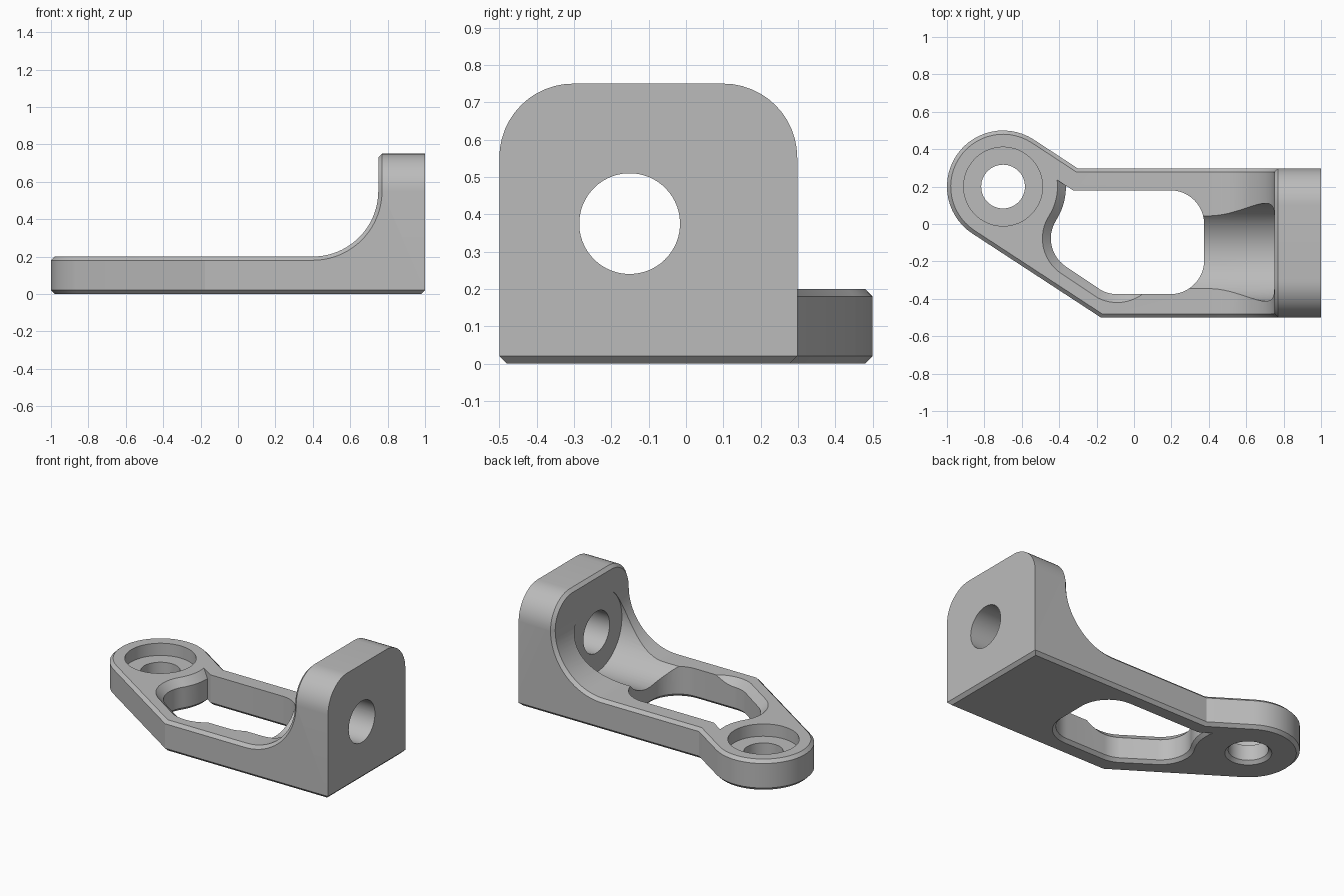
import bpy, bmesh
from math import cos, sin, acos, pi, radians, degrees

cube = bpy.data.objects.get("Cube")
if cube:
    bpy.data.objects.remove(cube)

grey = bpy.data.materials.new("plain grey")
grey.use_nodes = True
colour = (0.5, 0.5, 0.5, 1)
grey.diffuse_color = colour
grey.node_tree.nodes["Principled BSDF"].inputs["Base Color"].default_value = colour

BOSS = (-0.7, 0.2)      # centre of the round end
SLOPE = 56.8            # direction square to the slanted edges
FRONT, BACK = -0.5, 0.298
PLATE = 0.2
CHAMFER = 0.02


def arc(centre, r, a, b, n=12):
    """Points on an arc from angle a to b, in degrees."""
    angles = [radians(a + (b - a) * i / n) for i in range(n + 1)]
    return [(centre[0] + r * cos(t), centre[1] + r * sin(t)) for t in angles]


def loft(name, rings):
    """Closed solid through rings of equal point count."""
    bm = bmesh.new()
    loops = [[bm.verts.new(p) for p in ring] for ring in rings]
    for low, high in zip(loops, loops[1:]):
        for i in range(len(low)):
            bm.faces.new((low[i - 1], low[i], high[i], high[i - 1]))
    bm.faces.new(loops[0])
    bm.faces.new(loops[-1])
    bmesh.ops.recalc_face_normals(bm, faces=bm.faces)
    mesh = bpy.data.meshes.new(name)
    bm.to_mesh(mesh)
    bm.free()
    obj = bpy.data.objects.new(name, mesh)
    bpy.context.collection.objects.link(obj)
    return obj


def at_z(points, z):
    return [(x, y, z) for x, y in points]


def at_x(points, x):
    return [(x, y, z) for y, z in points]


def at_y(points, y):
    return [(x, y, z) for x, z in points]


def combine(target, cutter, operation):
    mod = target.modifiers.new("cut", "BOOLEAN")
    mod.operation = operation
    mod.solver = "EXACT"
    mod.object = cutter
    bpy.context.view_layer.objects.active = target
    bpy.ops.object.modifier_apply(modifier=mod.name)
    bpy.data.objects.remove(cutter)


# Bracket body: plan outline crossed with the side profile
plan = arc(BOSS, 0.3, SLOPE, SLOPE + 180, 28)
plan += [(-0.177, FRONT), (1, FRONT), (1, BACK), (-0.302, BACK)]
body = loft("bracket", [at_z(plan, 0), at_z(plan, 1)])
profile = [(-1.2, 0), (-1.2, PLATE)] + arc((0.4, 0.55), 0.35, -90, 0, 20)
profile += [(0.75, 0.75), (1.2, 0.75), (1.2, 0)]
combine(body, loft("profile", [at_y(profile, -1), at_y(profile, 1)]), "INTERSECT")

bm = bmesh.new()
bm.from_mesh(body.data)
bmesh.ops.remove_doubles(bm, verts=bm.verts, dist=0.0001)
bmesh.ops.dissolve_limit(bm, angle_limit=0.01, verts=bm.verts, edges=bm.edges)

# Round the upper corners of the upright
corners = [e for e in bm.edges if all(v.co.z > 0.74 for v in e.verts)
           and abs(e.verts[0].co.y - e.verts[1].co.y) < 0.01]
bmesh.ops.bevel(bm, geom=corners, offset=0.198, offset_type="OFFSET",
                segments=12, profile=0.5, affect="EDGES")
bm.normal_update()


# Chamfer the underside rim and the inner rim
def zone(face):
    n, c = face.normal, face.calc_center_median()
    if n.z < -0.9:
        return "under"
    if abs(n.y) < 0.01 and n.x < 0.01 and c.z < 0.74 and (n.z > 0.01 or c.x > 0.5):
        return "inner"
    return "side"


rim = [e for e in bm.edges if len({zone(f) for f in e.link_faces}) == 2]
bmesh.ops.bevel(bm, geom=rim, offset=CHAMFER, offset_type="OFFSET",
                segments=1, affect="EDGES")
bm.to_mesh(body.data)
bm.free()

# Window through the plate
R = 0.18
BOSS_GAP = 0.336
t = radians(-32.5)
ELBOW = (BOSS[0] + (BOSS_GAP + R) * cos(t), BOSS[1] + (BOSS_GAP + R) * sin(t))
KNEE = (-0.09, -0.195)


def left_edge(d, slant, end):
    """Left side of the window, grown by d."""
    r = BOSS_GAP - d
    start = SLOPE - degrees(acos((0.1878 + slant) / r))
    return (arc(BOSS, r, start, -32.5) + arc(ELBOW, R + d, 147.5, 180 + SLOPE)[1:]
            + arc(KNEE, R + d, 180 + SLOPE, end)[1:])


def window(d):
    return (left_edge(d, d, 270) + arc((0.195, -0.195), R + d, 270, 360)
            + arc((0.195, 0), R + d, 0, 90) + [(-0.326 + 0.298 * d, R + d)])


combine(body, loft("window", [at_z(window(2 * CHAMFER), -CHAMFER),
                              at_z(window(0), CHAMFER),
                              at_z(window(0), 0.4)]), "DIFFERENCE")

# Wide chamfer on the left upper edge of the window
rings = []
for d, z in ((-0.005, 0.15), (0.045, PLATE), (0.045, 0.3)):
    rings.append(at_z(left_edge(d, 0, 307) + [(-0.326, R)], z))
combine(body, loft("window_chamfer", rings), "DIFFERENCE")

# Counterbored hole in the round end
bore = [(-0.02, 0.157), (0.02, 0.117), (0.12, 0.117), (0.12, 0.211), (0.3, 0.211)]
combine(body, loft("bore", [at_z(arc(BOSS, r, 0, 354, 59), z) for z, r in bore]),
        "DIFFERENCE")

# Clearance scoop and hole through the upright
AXIS = (-0.151, 0.375)
for r, x0, x1 in ((0.262, 0.1, 0.752), (0.135, 0.5, 1.2)):
    ring = arc(AXIS, r, 2, 356, 59)
    combine(body, loft("bore", [at_x(ring, x0), at_x(ring, x1)]), "DIFFERENCE")

# Finish
body.data.materials.clear()
body.data.materials.append(grey)
bpy.ops.object.select_all(action="DESELECT")
body.select_set(True)
bpy.context.view_layer.objects.active = body
bpy.ops.object.shade_smooth_by_angle(angle=radians(25))
